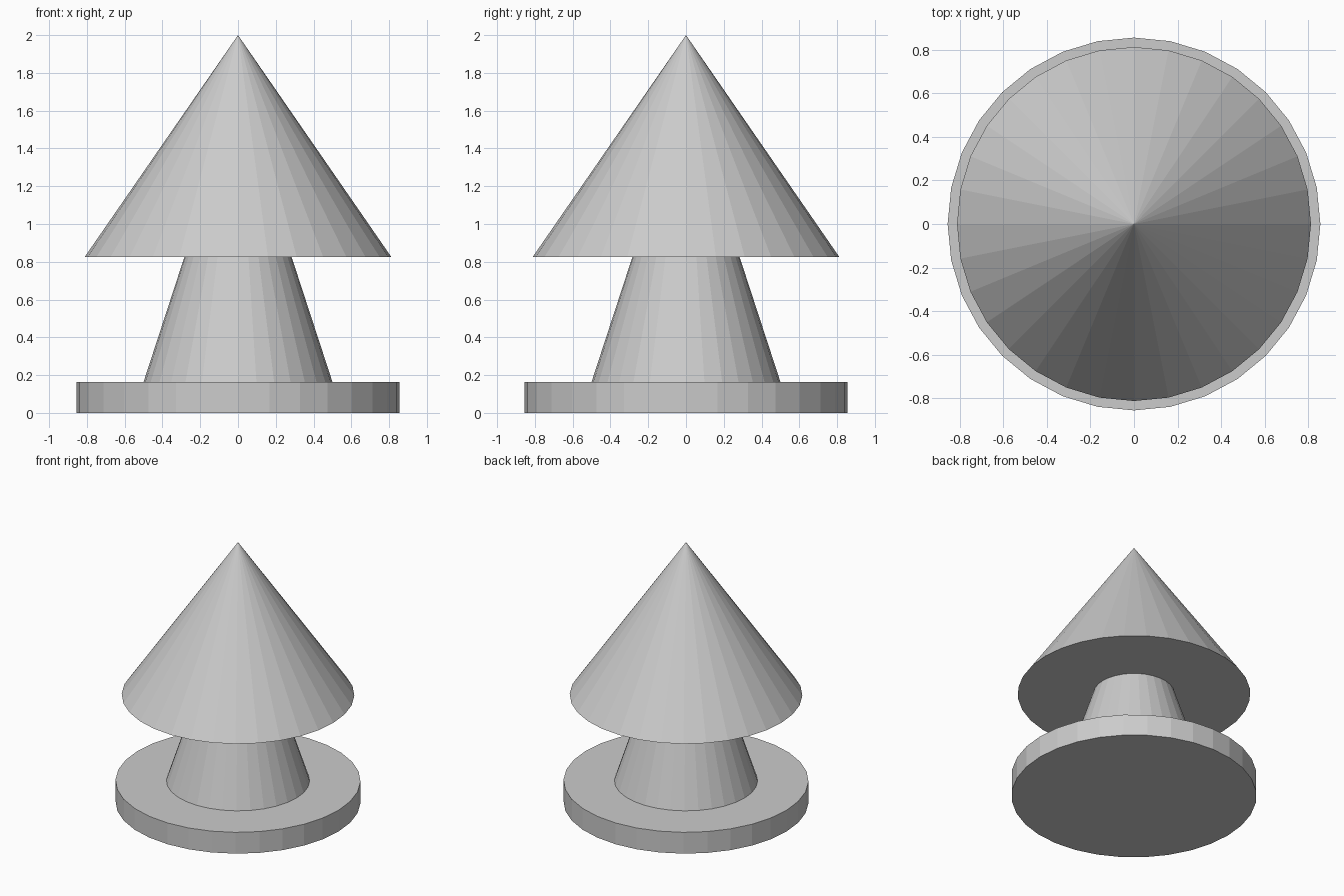
import bpy

if "Cube" in bpy.data.objects:
    bpy.data.objects.remove(bpy.data.objects["Cube"])


def frustum(name, r_bottom, r_top, z_bottom, z_top):
    """32-sided flat-shaded tapered round part between two heights."""
    bpy.ops.mesh.primitive_cone_add(
        vertices=32, radius1=r_bottom, radius2=r_top,
        depth=z_top - z_bottom, location=(0, 0, (z_bottom + z_top) / 2))
    bpy.context.object.name = name


# Round base slab
frustum("base", 0.855, 0.855, 0.0, 0.164)
# Tapered trunk standing on the base
frustum("trunk", 0.5, 0.284, 0.164, 0.825)
# Wide pointed cone on top
frustum("cone_top", 0.812, 0.0, 0.825, 2.0)
